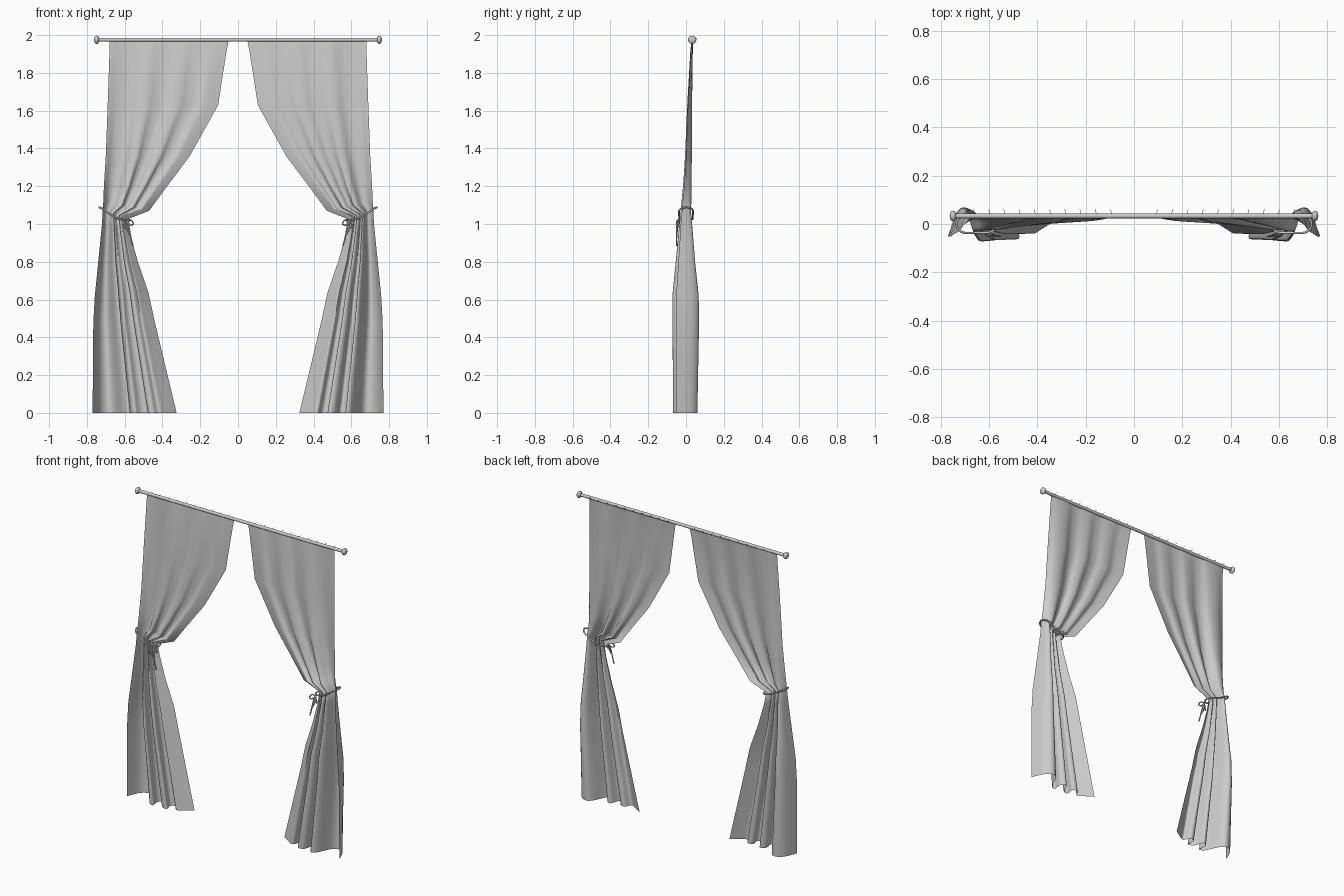
import bpy, bmesh, math
from mathutils import Vector

cube = bpy.data.objects.get("Cube")
if cube:
    bpy.data.objects.remove(cube)


def material(name, rgb):
    m = bpy.data.materials.new(name)
    m.use_nodes = True
    m.diffuse_color = (*rgb, 1)
    m.node_tree.nodes["Principled BSDF"].inputs["Base Color"].default_value = (*rgb, 1)
    return m


GREY = material("soft grey", (0.6, 0.6, 0.6))
ROD_Y, ROD_Z = 0.033, 1.975


def finish(ob, angle=60):
    ob.data.materials.append(GREY)
    bpy.ops.object.select_all(action="DESELECT")
    ob.select_set(True)
    bpy.context.view_layer.objects.active = ob
    bpy.ops.object.shade_smooth_by_angle(angle=math.radians(angle))


def smooth_path(points, steps, closed=False):
    """Catmull-Rom curve through the points."""
    pts = [Vector(p) for p in points]
    n = len(pts)
    get = (lambda i: pts[i % n]) if closed else (lambda i: pts[max(0, min(n - 1, i))])
    out = []
    for i in range(n if closed else n - 1):
        a, b, c, d = (get(i + k) for k in (-1, 0, 1, 2))
        for s in range(steps):
            t = s / steps
            out.append(0.5 * (2 * b + (c - a) * t + (2 * a - 5 * b + 4 * c - d) * t**2
                              + (3 * b - a - 3 * c + d) * t**3))
    return out if closed else out + [pts[-1]]


def cord(name, points, radius, side, closed=False):
    cu = bpy.data.curves.new(name, "CURVE")
    cu.dimensions = "3D"
    cu.bevel_depth = radius
    cu.bevel_resolution = 1
    cu.use_fill_caps = True
    path = smooth_path(points, 6, closed)
    sp = cu.splines.new("POLY")
    sp.points.add(len(path) - 1)
    for p, v in zip(sp.points, path):
        p.co = (v.x * side, v.y, v.z, 1)
    sp.use_cyclic_u = closed
    cu.materials.append(GREY)
    ob = bpy.data.objects.new(name, cu)
    bpy.context.collection.objects.link(ob)


# Hem cross-section of one curtain, outer edge to inner edge
HEM = [(.77, -.05), (.735, .03), (.69, .06), (.65, .04), (.605, -.05), (.57, -.065),
       (.575, -.01), (.54, .01), (.515, -.05), (.475, -.06), (.48, -.01), (.445, .0),
       (.42, -.04), (.38, -.02), (.325, .015)]
# Rows: outer x, outer z, inner x, inner z, fold depth, y offset, fold overlap
ROWS = [(.68, 1.97, .05, 1.97, .06, .033, 0),
        (.68, 1.92, .06, 1.92, .1, .03, 0),
        (.69, 1.63, .105, 1.63, .2, .02, 0),
        (.70, 1.36, .255, 1.36, .28, .014, .2),
        (.71, 1.20, .375, 1.20, .35, .008, .4),
        (.713, 1.12, .47, 1.07, .42, .003, .6),
        (.716, 1.08, .585, 1.025, .42, 0, .9),
        (.72, 1.0, .572, .95, .55, 0, 1),
        (.74, .8, .53, .8, .8, 0, 1),
        (.758, .62, .475, .64, 1.08, .002, 1),
        (.766, .48, .44, .48, 1.1, .003, 1),
        (.77, 0, .325, 0, 1, 0, 1)]


def curtain(name, side):
    section = smooth_path([(x, y, 0) for x, y in HEM], 4)
    last = len(section) - 1
    bm = bmesh.new()
    grid = []
    for xo, zo, xi, zi, depth, y0, overlap in ROWS:
        row = []
        for k, p in enumerate(section):
            even = k / last
            folded = (HEM[0][0] - p.x) / (HEM[0][0] - HEM[-1][0])
            t = even + (folded - even) * overlap
            row.append(bm.verts.new((side * (xo + (xi - xo) * t),
                                     y0 + p.y * depth, zo + (zi - zo) * t)))
        grid.append(row)
    for a, b in zip(grid, grid[1:]):
        for k in range(last):
            bm.faces.new((a[k], b[k], b[k + 1], a[k + 1]))
    bmesh.ops.recalc_face_normals(bm, faces=bm.faces)
    # Turn the sheet towards the front
    if sum(f.normal.y * f.calc_area() for f in bm.faces) > 0:
        bmesh.ops.reverse_faces(bm, faces=bm.faces)
    me = bpy.data.meshes.new(name)
    bm.to_mesh(me)
    bm.free()
    ob = bpy.data.objects.new(name, me)
    bpy.context.collection.objects.link(ob)
    finish(ob)


# Rod
bpy.ops.mesh.primitive_cylinder_add(vertices=16, radius=.01, depth=1.48,
                                    location=(0, ROD_Y, ROD_Z), rotation=(0, math.pi / 2, 0))
rod = bpy.context.object
rod.name = "rod"
finish(rod)

for label, side in (("left", 1), ("right", -1)):
    curtain(label + "_curtain", side)

    # Rod end knob
    bpy.ops.mesh.primitive_uv_sphere_add(segments=16, ring_count=10, radius=.022,
                                         location=(side * .748, ROD_Y, ROD_Z))
    knob = bpy.context.object
    knob.name = label + "_rod_knob"
    knob.scale.x = .65
    finish(knob)

    # Tieback loop around the gathered cloth
    cord(label + "_tieback", [(.735, 0, 1.088), (.71, -.034, 1.075), (.65, -.036, 1.035),
                              (.59, -.032, 1.02), (.57, 0, 1.02), (.59, .032, 1.025),
                              (.65, .036, 1.045), (.71, .034, 1.078)], .005, side, True)
    # Bow loops and tails
    knot = (.585, -.036, 1.015)
    cord(label + "_bow_loop_inner", [knot, (.565, -.045, 1.02), (.553, -.05, 1.0),
                                     (.57, -.045, .995)], .004, side, True)
    cord(label + "_bow_loop_outer", [knot, (.60, -.048, 1.0), (.608, -.05, .98),
                                     (.592, -.045, .985)], .004, side, True)
    cord(label + "_bow_tail_long", [knot, (.575, -.046, .97), (.568, -.05, .93),
                                    (.556, -.05, .885)], .004, side)
    cord(label + "_bow_tail_short", [knot, (.59, -.046, .98), (.575, -.05, .945)], .004, side)

    # Small hooks behind the rod
    for i in range(10):
        x = .09 + i * .063
        cord(f"{label}_hook_{i + 1}", [(x, ROD_Y, ROD_Z + .004),
                                       (x + .008, ROD_Y + .028, ROD_Z + .006)], .001, side)
